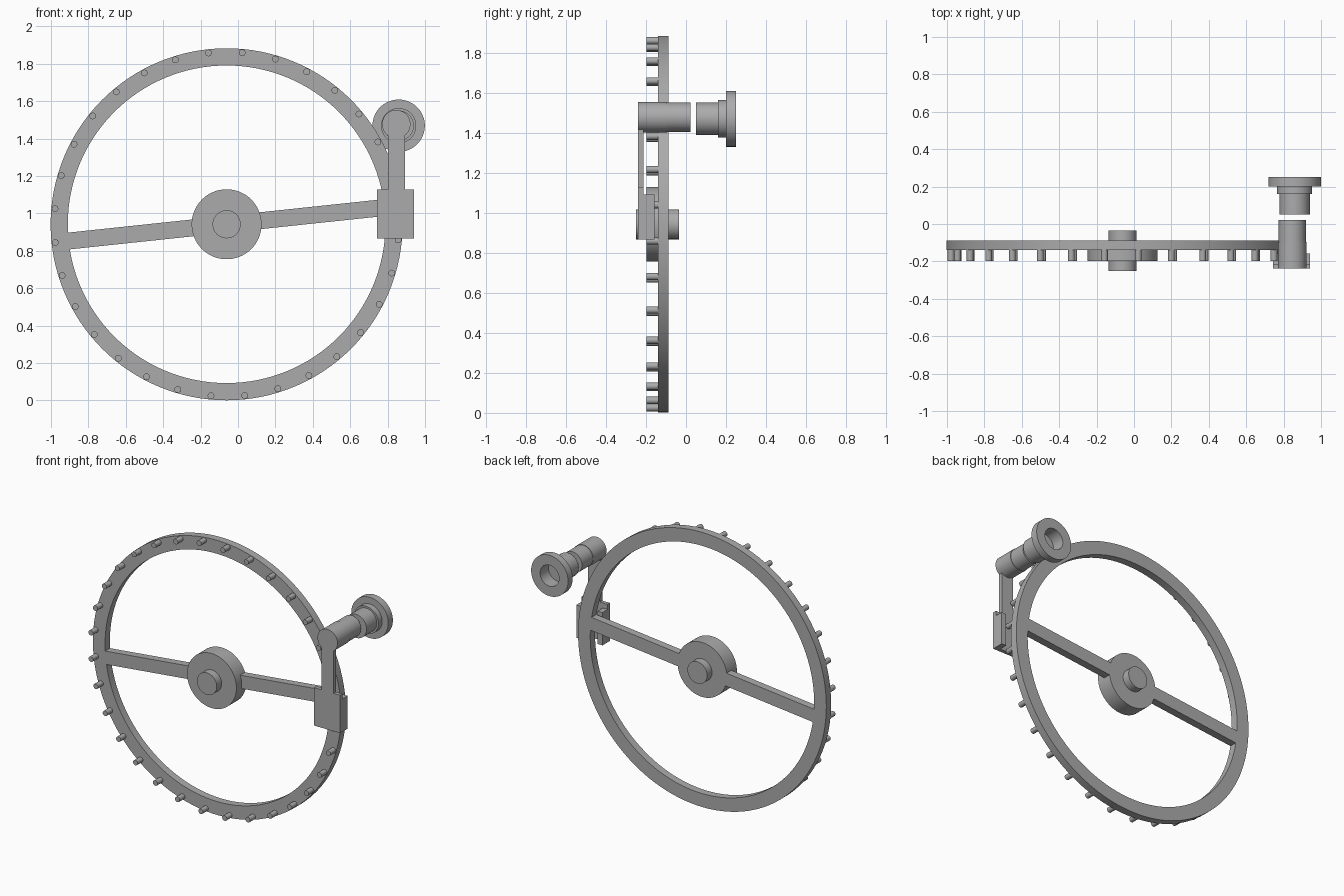
import bpy, bmesh, math
from mathutils import Matrix, Vector

if "Cube" in bpy.data.objects:
    bpy.data.objects.remove(bpy.data.objects["Cube"], do_unlink=True)

metal = bpy.data.materials.new("plain grey metal")
metal.use_nodes = True
GREY = (0.41, 0.41, 0.41, 1)
metal.diffuse_color = GREY
metal.node_tree.nodes["Principled BSDF"].inputs["Base Color"].default_value = GREY

WHEEL = Vector((-0.061, 0, 0.942))
TILT = math.radians(6.05)
FRONT, BACK = -0.14, -0.088      # wheel faces along y


def finish(name, bm):
    bmesh.ops.recalc_face_normals(bm, faces=bm.faces)
    mesh = bpy.data.meshes.new(name)
    bm.to_mesh(mesh)
    bm.free()
    mesh.materials.append(metal)
    obj = bpy.data.objects.new(name, mesh)
    bpy.context.collection.objects.link(obj)
    bpy.ops.object.select_all(action="DESELECT")
    obj.select_set(True)
    bpy.context.view_layer.objects.active = obj
    bpy.ops.object.shade_smooth_by_angle(angle=math.radians(35))
    return obj


def turned(name, profile, centre, closed=False, segments=64):
    """Revolve (radius, y) points around an axis parallel to y."""
    bm = bmesh.new()
    pts = [bm.verts.new((r, y, 0)) for r, y in profile]
    pairs = list(zip(pts, pts[1:])) + ([(pts[-1], pts[0])] if closed else [])
    edges = [bm.edges.new(p) for p in pairs]
    bmesh.ops.spin(bm, geom=pts + edges, cent=(0, 0, 0), axis=(0, 1, 0),
                   angle=math.tau, steps=segments, use_duplicate=False)
    bmesh.ops.remove_doubles(bm, verts=bm.verts, dist=1e-5)
    obj = finish(name, bm)
    obj.location = centre
    return obj


def rod(name, radius, y0, y1, centre, segments=48):
    return turned(name, [(0, y0), (radius, y0), (radius, y1), (0, y1)],
                  centre, segments=segments)


def box(name, x, y, z):
    bm = bmesh.new()
    bmesh.ops.create_cube(bm, size=1)
    for v in bm.verts:
        v.co = [(a + b) / 2 + c * (b - a) for c, (a, b) in zip(v.co, (x, y, z))]
    return finish(name, bm)


# Wheel: rim, hub, axle and two spokes
turned("wheel_rim", [(0.849, FRONT), (0.941, FRONT), (0.941, BACK), (0.849, BACK)],
       WHEEL, closed=True, segments=128)
rod("hub", 0.187, -0.197, BACK, WHEEL, 64)
rod("axle", 0.075, -0.25, -0.035, WHEEL)
for side, turn in (("left", 0), ("right", math.pi)):
    spoke = box(side + "_spoke", (0.17, 0.855), (FRONT, BACK), (-0.045, 0.045))
    spoke.matrix_world = Matrix.Translation(WHEEL) @ Matrix.Rotation(-TILT - turn, 4, "Y")

# Pegs around the front of the rim
PEGS = 32
for i in range(PEGS):
    a = TILT + i * math.tau / PEGS
    rod(f"peg_{i + 1}", 0.018, -0.197, FRONT + 0.005,
        WHEEL + 0.921 * Vector((math.cos(a), 0, math.sin(a))), 16)

# Channel-shaped guide over the pegs
PLATE = (-0.239, -0.213)
box("guide_plate", (0.743, 0.941), PLATE, (0.867, 1.127))
for side, x in (("right", (0.743, 0.78)), ("left", (0.904, 0.941))):
    box(side + "_guide_flange", x, (-0.214, -0.157), (0.867, 1.092))

# Arm carrying the upper cylinder
PIVOT = Vector((0.846, 0, 1.477))
box("arm", (0.802, 0.892), PLATE, (1.12, 1.46))
turned("arm_cylinder", [(0, -0.239), (0.076, -0.239), (0.076, -0.095),
                        (0.073, -0.095), (0.073, 0.022), (0, 0.022)], PIVOT)

# Stepped mouthpiece with a recessed bore
turned("mouthpiece", [(0, 0.05), (0.081, 0.05), (0.081, 0.16), (0.094, 0.16),
                      (0.094, 0.2), (0.14, 0.2), (0.14, 0.25), (0.072, 0.25),
                      (0.072, 0.16), (0, 0.16)], Vector((0.859, 0, 1.469)))
